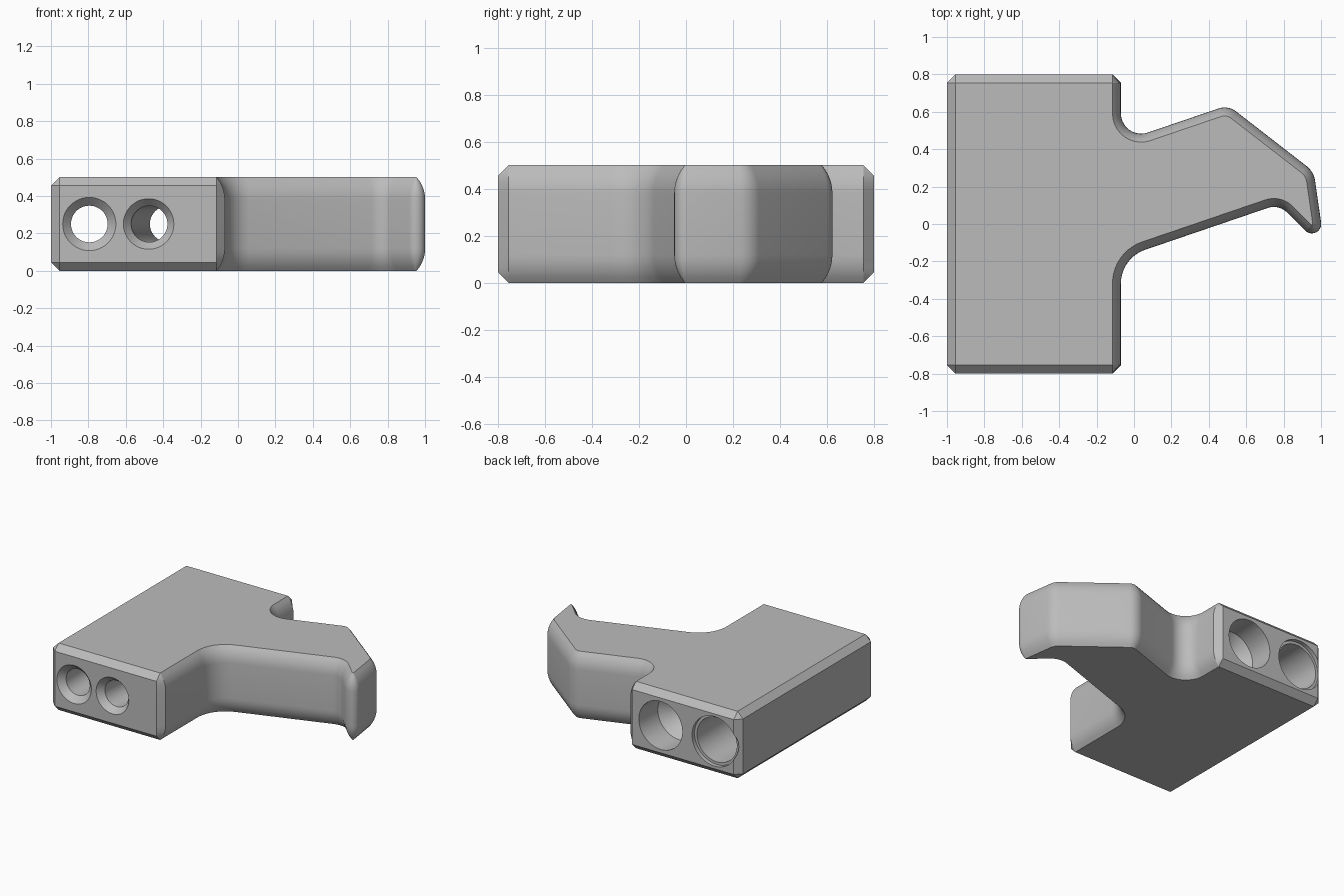
import bpy, bmesh, math
from mathutils import Vector, Matrix

if "Cube" in bpy.data.objects:
    bpy.data.objects.remove(bpy.data.objects["Cube"])

HEIGHT, CUT = 0.5, 0.045      # thickness and edge inset
ARC_H = 0.12                  # height of the curved edge
ARC_R = (ARC_H ** 2 + CUT ** 2) / (2 * CUT)

grey = bpy.data.materials.new("plain grey")
grey.use_nodes = True
colour = (0.5, 0.5, 0.5, 1)
grey.diffuse_color = colour
grey.node_tree.nodes["Principled BSDF"].inputs["Base Color"].default_value = colour


def make_object(name, bm):
    bmesh.ops.recalc_face_normals(bm, faces=bm.faces[:])
    mesh = bpy.data.meshes.new(name)
    bm.to_mesh(mesh)
    bm.free()
    mesh.materials.append(grey)
    obj = bpy.data.objects.new(name, mesh)
    bpy.context.collection.objects.link(obj)
    return obj


def fillet(a, b, c, radius, steps=10):
    """Points of an arc that rounds corner b between a and c."""
    u, v = (a - b).normalized(), (c - b).normalized()
    half = u.angle(v) / 2
    centre = b + (u + v).normalized() * radius / math.sin(half)
    start = b + u * radius / math.tan(half) - centre
    end = b + v * radius / math.tan(half) - centre
    sweep = math.pi - 2 * half
    return [centre + (start * math.sin(sweep * (1 - i / steps))
                      + end * math.sin(sweep * i / steps)) / math.sin(sweep)
            for i in range(steps + 1)]


# Plan outline: the lever corners with their rounding radius
corners = [(-0.07, -0.755, 0), (-0.07, -0.182, 0.19), (0.774, 0.106, 0.10),
           (1.022, -0.142, 0.05), (0.961, 0.28, 0.12), (0.503, 0.635, 0.10),
           (-0.07, 0.44, 0.108), (-0.07, 0.755, 0)]
pts = [Vector(c[:2]) for c in corners]
lever = [pts[0]]
for i in range(1, len(pts) - 1):
    lever += fillet(pts[i - 1], pts[i], pts[i + 1], corners[i][2])
lever.append(pts[-1])

# Each outline point: position, inward direction, curved or flat edge
outline = []
for i, p in enumerate(lever):
    before = (p - lever[i - 1]).normalized() if i else None
    after = (lever[i + 1] - p).normalized() if i < len(lever) - 1 else None
    before, after = before or after, after or before
    n1, n2 = Vector((-before.y, before.x)), Vector((-after.y, after.x))
    outline.append((p, (n1 + n2) / (1 + n1.dot(n2)), True))
for x, y, dx, dy in [(-0.115, 0.8, 0, -1), (-0.955, 0.8, 0, -1),
                     (-1, 0.755, 1, 0), (-1, -0.755, 1, 0),
                     (-0.955, -0.8, 0, 1), (-0.115, -0.8, 0, 1)]:
    outline.append((Vector((x, y)), Vector((dx, dy)), False))


def inset(depth, curved):
    """Edge inset at a depth below the top or above the bottom."""
    if not curved:
        return max(0, CUT - depth)
    rise = max(0, ARC_H - depth)
    return ARC_R - math.sqrt(ARC_R ** 2 - rise ** 2)


# Block and lever in one solid, stacked as insets of the outline
depths = [0, 0.0225, CUT, 0.07, 0.095, ARC_H]
levels = [(d, d) for d in depths] + [(HEIGHT - d, d) for d in reversed(depths)]
bm = bmesh.new()
rings = []
for z, depth in levels:
    rings.append([bm.verts.new((*(p + n * inset(depth, curved)), z))
                  for p, n, curved in outline])
for low, high in zip(rings, rings[1:]):
    for i in range(len(low)):
        j = (i + 1) % len(low)
        bm.faces.new((low[i], low[j], high[j], high[i]))
bm.faces.new(rings[0])
bm.faces.new(rings[-1])
bmesh.ops.remove_doubles(bm, verts=bm.verts[:], dist=0.0005)
body = make_object("lever_block", bm)


def drill(name, profile, front_x, slope, sides=48):
    """Cut a turned hole; profile pairs are (radius, y), front to back."""
    bm = bmesh.new()
    rings = []
    for r, y in profile:
        rings.append([bm.verts.new((front_x + slope * (y + 0.8) + r * math.cos(a), y,
                                    HEIGHT / 2 + r * math.sin(a)))
                      for a in (math.tau * k / sides for k in range(sides))])
    for low, high in zip(rings, rings[1:]):
        for i in range(sides):
            j = (i + 1) % sides
            bm.faces.new((low[i], low[j], high[j], high[i]))
    bm.faces.new(rings[0])
    bm.faces.new(rings[-1])
    cutter = make_object(name, bm)
    cutter.hide_render = True
    mod = body.modifiers.new(name, 'BOOLEAN')
    mod.operation, mod.solver, mod.object = 'DIFFERENCE', 'EXACT', cutter
    bpy.context.view_layer.objects.active = body
    bpy.ops.object.modifier_apply(modifier=name)
    bpy.data.objects.remove(cutter)


# Straight bore with a countersunk front and a wide, deep back
drill("straight_hole", [(0.162, -0.82), (0.098, -0.755), (0.098, 0.2), (0.165, 0.25),
                        (0.165, 0.77), (0.185, 0.77), (0.185, 0.9)], -0.795, 0)
# Slanted bore with a wide pocket at the back
drill("slanted_hole", [(0.152, -0.82), (0.097, -0.755), (0.097, 0.5), (0.18, 0.6),
                       (0.18, 0.9)], -0.478, 0.08)

bpy.ops.object.select_all(action='DESELECT')
body.select_set(True)
bpy.context.view_layer.objects.active = body
bpy.ops.object.shade_smooth_by_angle(angle=math.radians(30))
